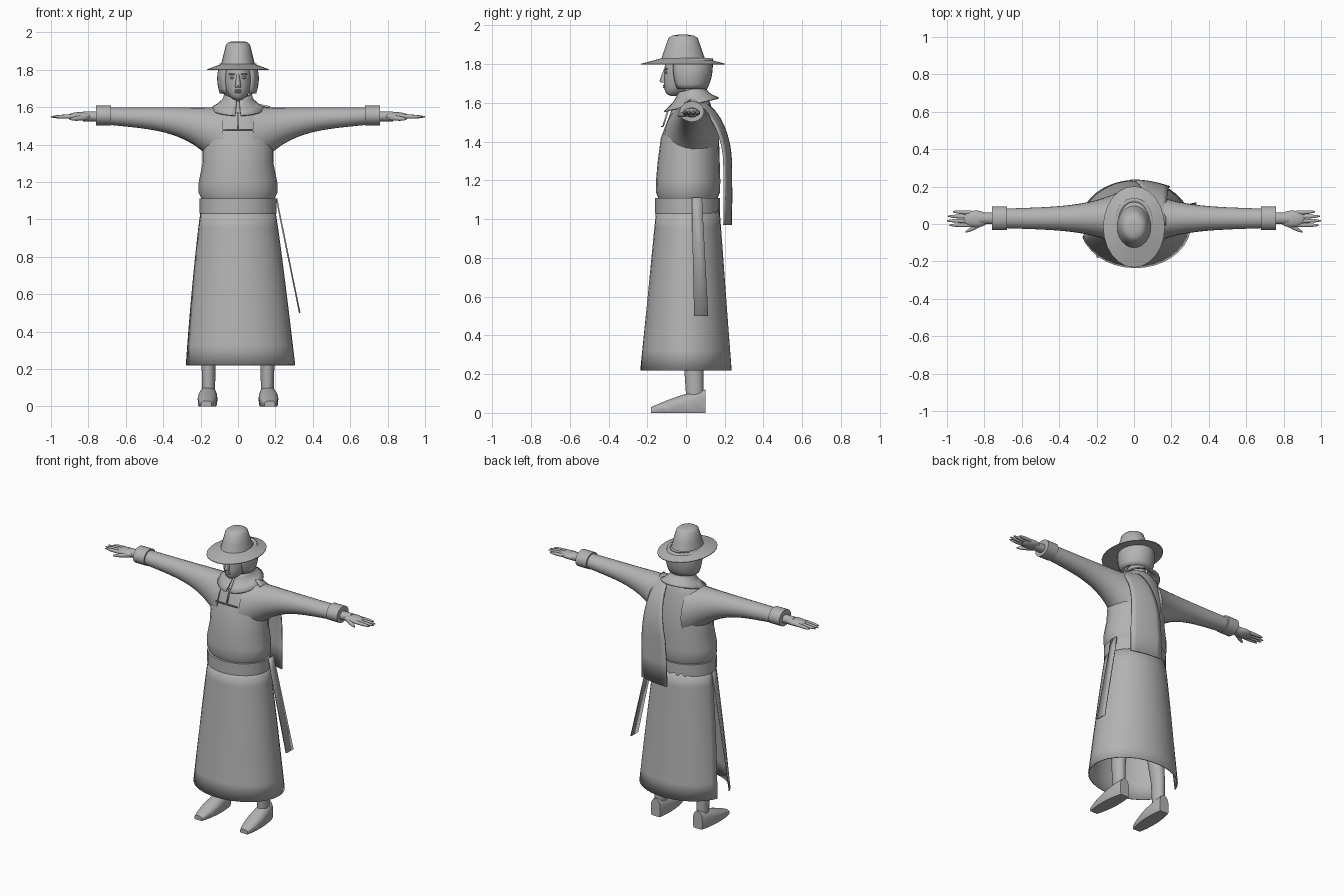
import bpy, bmesh, math
from mathutils import Vector

cube = bpy.data.objects.get("Cube")
if cube:
    bpy.data.objects.remove(cube, do_unlink=True)

grey = bpy.data.materials.new("plain grey")
grey.use_nodes = True
shade = (.45, .45, .45, 1)
grey.diffuse_color = shade
grey.node_tree.nodes["Principled BSDF"].inputs["Base Color"].default_value = shade


def finish(name, bm, thickness=0):
    """Turn a bmesh into a shaded, coloured object."""
    bmesh.ops.recalc_face_normals(bm, faces=bm.faces[:])
    mesh = bpy.data.meshes.new(name)
    bm.to_mesh(mesh)
    bm.free()
    mesh.materials.append(grey)
    part = bpy.data.objects.new(name, mesh)
    bpy.context.collection.objects.link(part)
    bpy.ops.object.select_all(action='DESELECT')
    part.select_set(True)
    bpy.context.view_layer.objects.active = part
    bpy.ops.object.shade_smooth_by_angle(angle=math.radians(45))
    if thickness:
        solidify = part.modifiers.new("thickness", 'SOLIDIFY')
        solidify.thickness = thickness
        solidify.offset = 0


def skin(name, rows, closed=False, thickness=0):
    """Bridge equal rows of points; a closed skin is a capped tube."""
    bm = bmesh.new()
    grid = [[bm.verts.new(point) for point in row] for row in rows]
    for lower, upper in zip(grid, grid[1:]):
        pairs = list(zip(lower, upper))
        following = pairs[1:] + pairs[:1] if closed else pairs[1:]
        for (a, b), (c, d) in zip(pairs, following):
            bm.faces.new((a, c, d, b))
    if closed:
        bm.faces.new(grid[0])
        bm.faces.new(grid[-1])
    finish(name, bm, thickness)


def arc(centre, across, along, start=0, sweep=math.tau, count=24):
    """Points of an ellipse around a centre, spanned by two vectors."""
    angles = [start + sweep * i / count for i in range(count + 1)]
    return [Vector(centre) + Vector(across) * math.cos(a) + Vector(along) * math.sin(a)
            for a in angles]


def upright(centre, rx, ry, **kw):
    return arc(centre, (rx, 0, 0), (0, ry, 0), **kw)


def sideways(centre, ry, rz):
    return arc(centre, (0, ry, 0), (0, 0, rz))[:-1]


def column(name, rings):
    """Upright tube from rings of centre, x radius and y radius."""
    skin(name, [upright(*ring)[:-1] for ring in rings], closed=True)


def digit(name, base, tip, radius):
    """Slim finger with a rounded tip."""
    base, tip = Vector(base), Vector(tip)
    rows = []
    for t in steps(6):
        r = radius * (1 - .7 * t ** 4)
        rows.append(sideways(base.lerp(tip, t), r, r))
    skin(name, rows, closed=True)


def ball(name, centre, scale, jaw=0):
    """Ellipsoid; jaw pushes its lower half forward."""
    bm = bmesh.new()
    bmesh.ops.create_uvsphere(bm, u_segments=24, v_segments=16, radius=1)
    for v in bm.verts:
        push = Vector((0, -jaw * min(v.co.z, 0) ** 2, 0))
        v.co = Vector(centre) + v.co * Vector(scale) + push
    finish(name, bm)


def steps(count):
    return [i / count for i in range(count + 1)]


# Skirt: flared wrap, its slit widening down the right side
skirt = []
for t in steps(8):
    gap = .3 * t
    skirt.append(upright((.008 * t, .01 * (1 - t), 1.06 - .84 * t),
                         .195 + .1 * t ** .9, .16 + .073 * t,
                         start=math.pi + gap, sweep=math.tau - 1.9 * gap, count=32))
skin("skirt", skirt, thickness=.006)
column("belt", [((0, .008, z), .205, .167) for z in (1.03, 1.11)])

# Blouse: puffed over the belt, drawn in at the waist and shoulders
blouse = []
for z, rx, ry in ((1.1, .19, .15), (1.14, .21, .166), (1.2, .21, .166), (1.3, .19, .16),
                  (1.42, .19, .15), (1.55, .16, .11), (1.6, .14, .09), (1.63, .09, .07)):
    blouse.append(((0, .01 + .1 * (z - 1.1) ** 2, z), rx, ry))
column("blouse", blouse)

# Standing collar, split in front and rising to the back
collar = []
for t in steps(4):
    r = .07 + .07 * (1 - t) ** 2
    ring = upright((0, .028, 1.59 + .08 * t), r, r, start=.1 - math.pi / 2, sweep=math.tau - .2)
    for point in ring:
        point.z += .25 * (point.y - .028)
    collar.append(ring)
skin("collar", collar, thickness=.008)

# Neck opening: upright slit above a crossing seam
skin("neck_slit", [[(x, -.118, 1.48), (x, -.09, 1.57)] for x in (-.004, .004)], thickness=.008)
skin("chest_seam", [[(x, -.124, z) for z in (1.476, 1.482)] for x in (-.08, .08)], thickness=.008)

for side, name in ((1, "left_"), (-1, "right_")):
    # Sleeve: level along the top, flaring into the armpit
    sleeve = []
    for t in steps(12):
        flare = (1 - t) ** 4
        rz = .046 + .03 * (1 - t) + .1 * flare
        ry = .052 + .02 * (1 - t) + .07 * flare
        sleeve.append(sideways((side * (.08 + .62 * t), .03, 1.598 - rz), ry, rz))
    skin(name + "sleeve", sleeve, closed=True)
    skin(name + "cuff", [sideways((side * x, .03, 1.555), .063, .053) for x in (.68, .76)],
         closed=True)

    # Hand: wrist, palm, four fingers and a thumb
    skin(name + "wrist", [sideways((side * x, .03, 1.55), .031, .027) for x in (.7, .83)],
         closed=True)
    ball(name + "palm", (side * .845, .027, 1.55), (.07, .045, .023))
    for k in range(4):
        y = .022 * k - .006
        reach = 1 - .01 * (k - 1.2) ** 2
        digit(f"{name}finger_{k + 1}", (side * .87, y, 1.55), (side * reach, 1.1 * y, 1.548), .011)
    digit(name + "thumb", (side * .8, .01, 1.545), (side * .9, -.042, 1.536), .014)

    # Trouser leg, tapering to the ankle
    column(name + "leg", [((side * .09, .01, 1), .08, .09), ((side * .157, .04, .24), .038, .05),
                          ((side * .157, .045, .08), .034, .044)])

    # Shoe: heel to toe, flat on the ground
    shoe = []
    for t in steps(10):
        half = (.03 + .09 * (1 - t ** 1.4)) / 2
        width = .052 * math.sin(math.pi * (.15 + .75 * t)) ** .5
        ring = arc((side * (.157 + .013 * t), .1 - .28 * t, half), (width, 0, 0), (0, 0, half))
        for point in ring:
            if point.z < half:
                point.z = max(0, point.z - half / 2)
        shoe.append(ring[:-1])
    skin(name + "shoe", shoe, closed=True)

    # Eye and brow
    ball(name + "eye", (side * .03, -.102, 1.757), (.014, .008, .006))
    ball(name + "brow", (side * .03, -.103, 1.776), (.02, .009, .005))

# Neck, head and face
column("neck", [((0, .03, 1.58), .06, .055), ((0, .02, 1.74), .05, .055)])
ball("head", (0, -.005, 1.76), (.077, .108, .125), jaw=.06)
column("nose", [((0, -.112, 1.705), .015, .018), ((0, -.115, 1.715), .016, .022),
                ((0, -.106, 1.775), .007, .008)])
for name, z in (("upper_lip", 1.69), ("lower_lip", 1.68)):
    ball(name, (0, -.11, z), (.02, .009, .005))

# Bobbed hair, open around the face
hair = []
for t in steps(6):
    hair.append(upright((0, .02, 1.83 - .155 * t), .087 + .014 * math.sin(math.pi * t),
                        .108 - .03 * t ** 3, start=-.85, sweep=math.pi + 1.7))
skin("hair", hair, thickness=.022)

# Hat: sloping oval brim under a tapered crown
column("hat", [((0, -.015, z), r, 1.4 * r - .014) for z, r in (
    (1.798, .165), (1.802, .165), (1.83, .09), (1.88, .078), (1.935, .064), (1.947, .05), (1.952, .03))])

# Sash end hanging away from the left hip
skin("sash_end", [[(.207, .03, 1.11), (.207, .083, 1.11)], [(.22, .03, 1.04), (.22, .086, 1.04)],
                  [(.33, .042, .5), (.33, .115, .5)]], thickness=.008)

# Scarf: over the left shoulder, then straight down the back
spine = [(.02 + .205 * math.sin(t * math.pi / 2), 1.28 + .34 * math.cos(t * math.pi / 2))
         for t in steps(10)] + [(.226, 1.12), (.225, .97)]
scarf = []
for y, z in spine:
    drop = min(1, (1.62 - z) / .4)
    scarf.append([(.07 - .09 * drop + (.1 + .11 * drop) * u, y + .008 - .036 * u * u,
                   z - .02 * u * (1 - drop)) for u in steps(6)])
skin("scarf", scarf, thickness=.01)
